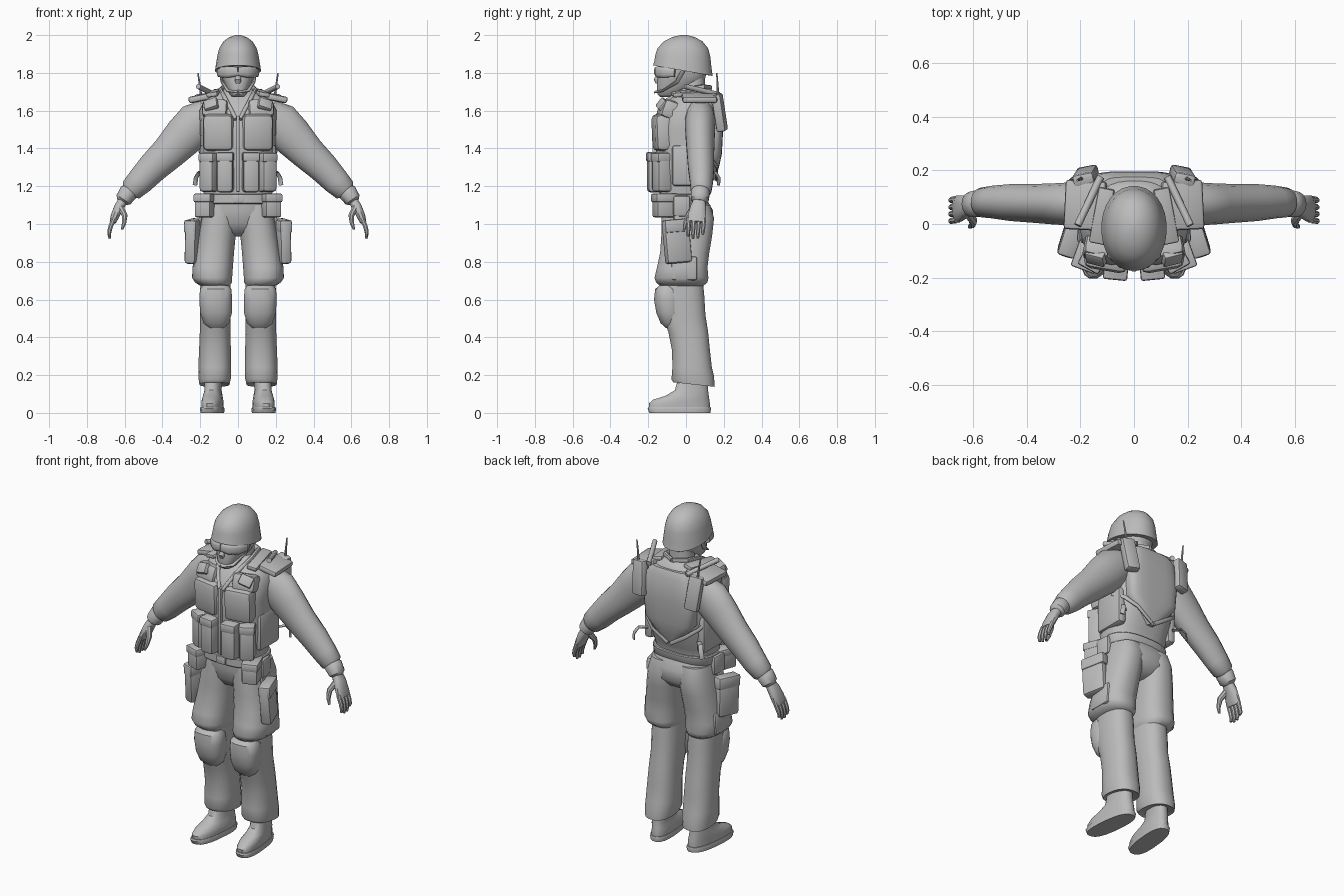
import bpy, bmesh, math
from mathutils import Vector, Euler, Matrix

grey = bpy.data.materials.new("plain_grey")
grey.diffuse_color = (0.5, 0.5, 0.5, 1)


def finish(name, bm, mirror, angle=40):
    bmesh.ops.recalc_face_normals(bm, faces=bm.faces)
    me = bpy.data.meshes.new(name)
    bm.to_mesh(me)
    bm.free()
    me.materials.append(grey)
    ob = bpy.data.objects.new(name, me)
    bpy.context.collection.objects.link(ob)
    bpy.ops.object.select_all(action='DESELECT')
    ob.select_set(True)
    bpy.context.view_layer.objects.active = ob
    bpy.ops.object.shade_smooth_by_angle(angle=math.radians(angle))
    if mirror:
        m = ob.modifiers.new("mirror", 'MIRROR')
        m.use_mirror_merge = False
    return ob


def skin(name, rings, p, n, mirror):
    """Skin superellipse rings given as (centre, U, V)."""
    bm = bmesh.new()
    loops = []
    f = lambda t: math.copysign(abs(t) ** (2 / p), t)
    for c, u, v in rings:
        loops.append([bm.verts.new(c + u * f(math.cos(a)) + v * f(math.sin(a)))
                      for a in (2 * math.pi * (i + 0.5) / n for i in range(n))])
    for a, b in zip(loops, loops[1:]):
        for i in range(n):
            j = (i + 1) % n
            bm.faces.new((a[i], a[j], b[j], b[i]))
    bm.faces.new(loops[0])
    bm.faces.new(loops[-1])
    return finish(name, bm, mirror)


def stack(name, rows, p=2.4, n=20, mirror=False, skew=0):
    """Level rings: (z, front y, back y, centre x, half width[, front lift])."""
    rings = []
    for z, y0, y1, cx, rx, *lift in rows:
        ry = (y1 - y0) / 2
        rings.append((Vector((cx, (y0 + y1) / 2, z)), Vector((rx, 0, 0)),
                      Vector((-skew * ry, ry, -lift[0] if lift else 0))))
    return skin(name, rings, p, n, mirror)


def tube(name, pts, wide=(0, 1, 0), p=2.0, n=12, mirror=True):
    """Rings along a path: (x, y, z, half size along 'wide', other half size)."""
    pos = [Vector(q[:3]) for q in pts]
    rings = []
    for i, q in enumerate(pts):
        d = (pos[min(i + 1, len(pos) - 1)] - pos[max(i - 1, 0)]).normalized()
        w = Vector(wide)
        u = (w - d * w.dot(d)).normalized()
        rings.append((pos[i], u * q[3], d.cross(u) * q[4]))
    return skin(name, rings, p, n, mirror)


def box(name, loc, size, rot=(0, 0, 0), bevel=0.012, mirror=True):
    bm = bmesh.new()
    mat = Matrix.Translation(loc) @ Euler(rot).to_matrix().to_4x4() @ Matrix.Diagonal((*size, 1))
    bmesh.ops.create_cube(bm, size=1, matrix=mat)
    bmesh.ops.bevel(bm, geom=bm.edges[:], offset=bevel, segments=2, profile=0.5, affect='EDGES')
    return finish(name, bm, mirror)


# Head, neck, face gear and helmet
stack("neck", [(1.62, -0.03, 0.11, 0, 0.085), (1.70, -0.02, 0.10, 0, 0.068), (1.80, -0.03, 0.10, 0, 0.068)])
stack("head", [(1.672, -0.135, -0.06, 0, 0.028), (1.685, -0.15, -0.03, 0, 0.045),
               (1.72, -0.155, 0.04, 0, 0.062), (1.76, -0.152, 0.10, 0, 0.08),
               (1.80, -0.145, 0.11, 0, 0.09), (1.87, -0.14, 0.11, 0, 0.092)])
tube("nose", [(0, -0.14, 1.80, 0.010, 0.012), (0, -0.155, 1.762, 0.018, 0.016),
              (0, -0.15, 1.745, 0.012, 0.01)], wide=(1, 0, 0), mirror=False)
tube("goggles", [(0.1, -0.06, 1.80, 0.022, 0.012), (0.085, -0.115, 1.803, 0.028, 0.016),
                 (0.045, -0.148, 1.805, 0.03, 0.018), (0, -0.152, 1.808, 0.024, 0.018)],
     wide=(0, 0, 1), p=3)
tube("chin_strap", [(0.096, -0.01, 1.82, 0.012, 0.005), (0.085, -0.05, 1.75, 0.012, 0.006),
                    (0.052, -0.125, 1.705, 0.012, 0.006), (0, -0.16, 1.70, 0.014, 0.006)], wide=(0, 1, 0.5), n=8)
stack("helmet", [(1.812, -0.15, 0.12, 0, 0.10, 0.025), (1.812, -0.175, 0.142, 0, 0.122, 0.028),
                 (1.845, -0.168, 0.136, 0, 0.117, 0.02), (1.89, -0.163, 0.13, 0, 0.110, 0.006),
                 (1.93, -0.152, 0.118, 0, 0.100), (1.967, -0.118, 0.088, 0, 0.077),
                 (1.989, -0.075, 0.048, 0, 0.048), (2.0, -0.03, 0.005, 0, 0.014)], p=2.1, n=28)

# Torso, vest back and belt
stack("torso", [(1.08, -0.13, 0.11, 0, 0.175), (1.14, -0.14, 0.10, 0, 0.178), (1.20, -0.145, 0.12, 0, 0.188),
                (1.30, -0.155, 0.16, 0, 0.198), (1.40, -0.16, 0.178, 0, 0.198),
                (1.50, -0.165, 0.183, 0, 0.202), (1.60, -0.14, 0.183, 0, 0.205),
                (1.66, -0.09, 0.172, 0, 0.175), (1.70, -0.055, 0.15, 0, 0.105),
                (1.715, -0.04, 0.13, 0, 0.08)], p=2.6, n=28)
stack("vest_back_panel", [(1.23, 0.06, 0.15, 0, 0.02), (1.30, 0.06, 0.175, 0, 0.10),
                          (1.37, 0.06, 0.19, 0, 0.16), (1.50, 0.06, 0.197, 0, 0.168),
                          (1.64, 0.06, 0.195, 0, 0.15), (1.68, 0.06, 0.175, 0, 0.12)], p=4, n=24)
stack("belt", [(1.105, -0.15, 0.112, 0, 0.188), (1.11, -0.155, 0.117, 0, 0.192),
               (1.155, -0.155, 0.122, 0, 0.195), (1.16, -0.15, 0.118, 0, 0.19)], p=2.6, n=28)
box("belt_buckle", (0, -0.155, 1.132), (0.06, 0.018, 0.045), bevel=0.004, mirror=False)
tube("back_strap", [(0.01, 0.16, 1.235, 0.012, 0.006), (0.11, 0.165, 1.30, 0.012, 0.006),
                    (0.175, 0.13, 1.35, 0.012, 0.006), (0.205, 0.06, 1.39, 0.012, 0.006)], wide=(0, 0, 1), n=8)
tube("strap_end", [(0.17, 0.12, 1.27, 0.014, 0.005), (0.205, 0.155, 1.275, 0.014, 0.005),
                   (0.222, 0.175, 1.245, 0.014, 0.005), (0.228, 0.172, 1.205, 0.014, 0.005)], wide=(1, -0.6, 0), n=8)

# Vest front: zip, collar, chest and magazine pouches
box("zip_strip", (0, -0.163, 1.37), (0.018, 0.03, 0.40), bevel=0.004, mirror=False)
tube("collar", [(0, 0.125, 1.71, 0.025, 0.012), (0.07, 0.09, 1.715, 0.025, 0.012),
                (0.088, 0.0, 1.70, 0.025, 0.012), (0.062, -0.095, 1.645, 0.022, 0.012),
                (0.012, -0.16, 1.555, 0.012, 0.01)], wide=(0.3, 0.2, 1), p=3)
box("chest_pouch", (0.1, -0.117, 1.485), (0.165, 0.11, 0.195), (0.04, 0, 0.17), 0.028)
box("chest_yoke", (0.115, -0.08, 1.60), (0.14, 0.12, 0.10), (-0.35, 0, 0.2), 0.025)
box("shoulder_buckle", (0.142, -0.125, 1.632), (0.075, 0.035, 0.06), (-0.6, 0.3, 0.25), 0.008)
box("inner_magazine_pouch", (0.066, -0.147, 1.275), (0.088, 0.115, 0.215), (0, 0, 0.1), 0.018)
box("outer_magazine_pouch", (0.145, -0.115, 1.275), (0.085, 0.115, 0.21), (0, 0, 0.5), 0.018)
box("inner_pouch_flap", (0.066, -0.15, 1.355), (0.092, 0.118, 0.05), (0, 0, 0.1), 0.01)
box("outer_pouch_flap", (0.145, -0.117, 1.352), (0.089, 0.118, 0.05), (0, 0, 0.5), 0.01)
box("side_panel", (0.175, 0.02, 1.31), (0.055, 0.19, 0.22), (0, 0, 0), 0.02)

# Belt and thigh pouches
box("belt_pouch", (0.17, -0.11, 1.095), (0.09, 0.12, 0.12), (0, 0, 0.35), 0.012)
box("belt_pouch_flap", (0.171, -0.112, 1.138), (0.096, 0.126, 0.045), (0, 0, 0.35), 0.008)
box("hip_pouch", (0.185, -0.025, 1.095), (0.05, 0.09, 0.11), (0, 0, 0.1), 0.012)
box("thigh_pouch", (0.235, -0.048, 0.905), (0.062, 0.14, 0.225), (0.08, -0.05, 0.3), 0.016)
box("thigh_pouch_flap", (0.234, -0.05, 0.99), (0.07, 0.147, 0.07), (0.08, -0.05, 0.3), 0.012)
box("thigh_pouch_hanger", (0.195, -0.04, 1.035), (0.016, 0.05, 0.11), (0, -0.15, 0.2), 0.004)

# Shoulder pads, radios and light sticks
box("shoulder_pad", (0.182, 0.07, 1.67), (0.155, 0.185, 0.035), (0, 0.2, 0.05), 0.013)
box("shoulder_strap", (0.12, 0.03, 1.695), (0.06, 0.21, 0.025), (0.1, 0.15, 0.2), 0.008)
box("radio", (0.18, 0.178, 1.59), (0.08, 0.05, 0.20), (0.13, 0.12, -0.2), 0.012)
tube("radio_aerial", [(0.195, 0.17, 1.66, 0.008, 0.008), (0.2, 0.168, 1.72, 0.006, 0.006),
                      (0.212, 0.163, 1.80, 0.004, 0.004)], n=8)
tube("light_stick", [(0.125, 0.175, 1.685, 0.014, 0.014), (0.21, -0.005, 1.728, 0.014, 0.014)],
     wide=(0, 0, 1), n=10)

# Arms and cuffs
tube("sleeve", [(0.15, 0.075, 1.585, 0.075, 0.085), (0.215, 0.075, 1.535, 0.082, 0.115),
                (0.285, 0.075, 1.465, 0.078, 0.108), (0.37, 0.077, 1.375, 0.073, 0.092),
                (0.45, 0.08, 1.30, 0.07, 0.082), (0.52, 0.082, 1.225, 0.062, 0.072),
                (0.565, 0.08, 1.18, 0.056, 0.062), (0.58, 0.078, 1.165, 0.04, 0.04)], n=18)
tube("cuff", [(0.565, 0.078, 1.185, 0.04, 0.038), (0.578, 0.076, 1.17, 0.052, 0.05),
              (0.607, 0.073, 1.128, 0.048, 0.044), (0.615, 0.072, 1.115, 0.03, 0.028)], n=14)

# Hands
tube("palm", [(0.605, 0.072, 1.13, 0.03, 0.026), (0.63, 0.065, 1.09, 0.042, 0.026),
              (0.652, 0.058, 1.04, 0.05, 0.023), (0.663, 0.055, 1.01, 0.046, 0.017)], p=2.5)
for i, drop in enumerate((0.012, 0, 0.002, 0.022)):
    y = 0.016 + i * 0.026
    tube("finger_%d" % (i + 1), [(0.657, y, 1.03, 0.013, 0.014), (0.675, y - 0.003, 0.985, 0.012, 0.013),
                                 (0.682, y - 0.005, 0.95 + drop * 0.5, 0.011, 0.011),
                                 (0.679, y - 0.005, 0.922 + drop, 0.007, 0.007)], n=8)
tube("thumb", [(0.622, 0.045, 1.09, 0.02, 0.018), (0.60, 0.012, 1.045, 0.016, 0.016),
               (0.603, -0.003, 1.005, 0.013, 0.012), (0.614, -0.01, 0.972, 0.008, 0.007)], n=8)

# Trousers: seat, thighs with bloused hem, lower legs
stack("trouser_seat", [(1.14, -0.135, 0.105, 0, 0.178), (1.07, -0.135, 0.145, 0, 0.187),
                       (1.00, -0.12, 0.145, 0, 0.18), (0.955, -0.09, 0.11, 0, 0.12),
                       (0.935, -0.05, 0.07, 0, 0.05)], p=2.5, n=24)
stack("thigh", [(1.10, -0.125, 0.13, 0.092, 0.09), (1.03, -0.132, 0.15, 0.1, 0.098),
                (0.94, -0.132, 0.14, 0.112, 0.101), (0.85, -0.138, 0.125, 0.124, 0.104),
                (0.77, -0.155, 0.115, 0.134, 0.108), (0.715, -0.168, 0.12, 0.137, 0.107),
                (0.69, -0.16, 0.115, 0.13, 0.098), (0.67, -0.135, 0.09, 0.12, 0.075)], mirror=True)
box("cargo_pocket", (0.215, -0.01, 0.765), (0.05, 0.14, 0.13), (0, -0.05, 0), 0.016)
stack("lower_leg", [(0.71, -0.14, 0.09, 0.12, 0.078), (0.62, -0.145, 0.098, 0.12, 0.083),
                    (0.52, -0.13, 0.104, 0.12, 0.081), (0.43, -0.095, 0.118, 0.121, 0.082),
                    (0.33, -0.075, 0.128, 0.122, 0.085), (0.24, -0.073, 0.138, 0.123, 0.088),
                    (0.185, -0.078, 0.15, 0.123, 0.087, -0.008), (0.15, -0.068, 0.152, 0.125, 0.08, 0.012),
                    (0.16, -0.045, 0.125, 0.128, 0.055, 0.01)], mirror=True)
stack("knee_pad", [(0.675, -0.14, -0.05, 0.118, 0.07), (0.655, -0.164, -0.03, 0.118, 0.084),
                   (0.60, -0.17, -0.02, 0.118, 0.088), (0.53, -0.158, -0.02, 0.116, 0.085),
                   (0.475, -0.135, -0.03, 0.115, 0.068), (0.45, -0.108, -0.05, 0.115, 0.04)], mirror=True)

# Boots
stack("boot", [(0.02, -0.195, 0.128, 0.135, 0.055), (0.05, -0.198, 0.128, 0.135, 0.056),
               (0.07, -0.175, 0.125, 0.135, 0.054), (0.09, -0.11, 0.122, 0.134, 0.05),
               (0.12, -0.06, 0.118, 0.132, 0.044), (0.19, -0.04, 0.115, 0.13, 0.045)], mirror=True, skew=0.1)
stack("boot_sole", [(0, -0.195, 0.13, 0.136, 0.059), (0.022, -0.205, 0.135, 0.136, 0.061),
                    (0.03, -0.2, 0.132, 0.136, 0.058)], p=2.6, mirror=True, skew=0.1)
